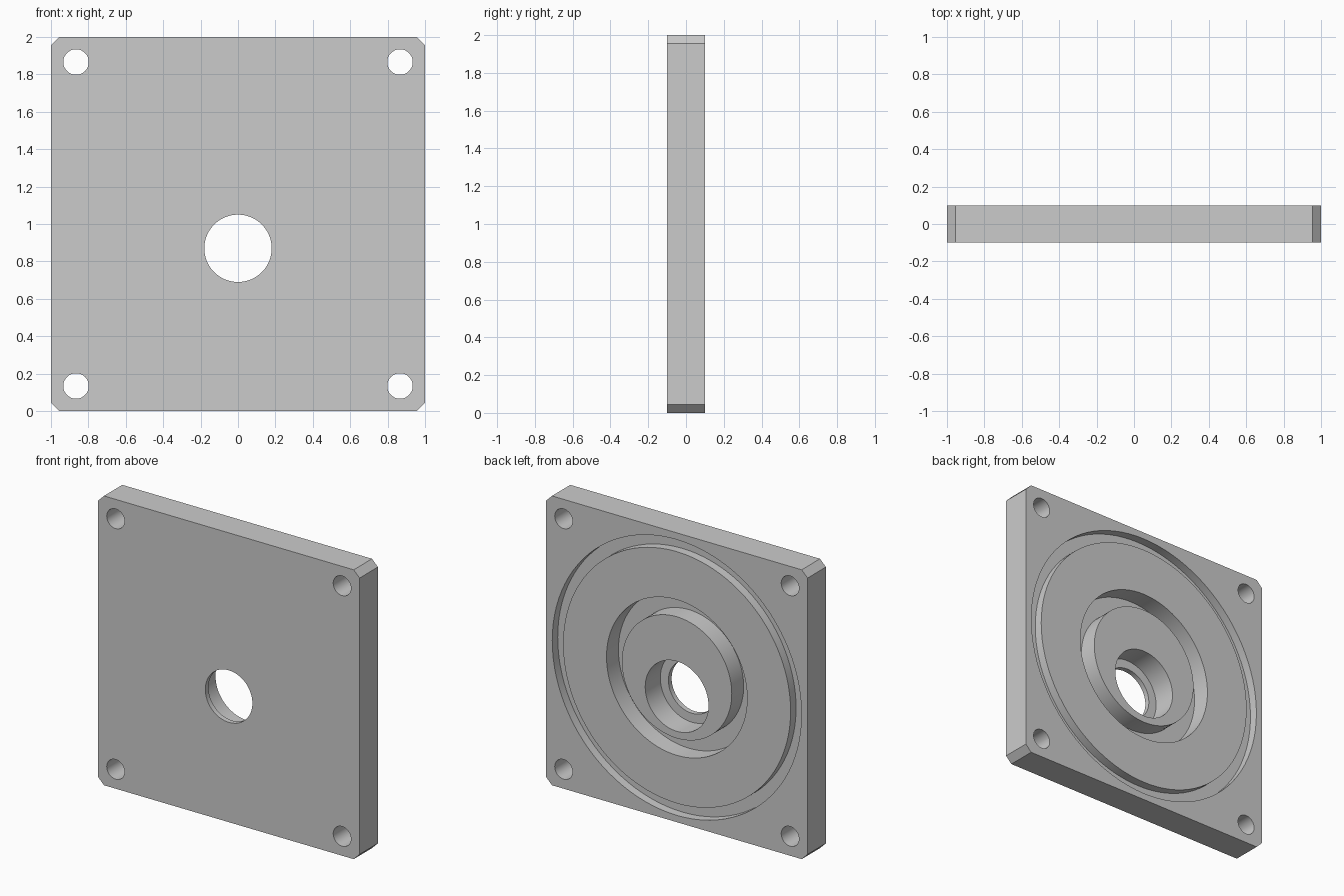
import bpy
import bmesh
import math
from mathutils import Matrix, Vector

cube = bpy.data.objects.get("Cube")
if cube:
    bpy.data.objects.remove(cube, do_unlink=True)

HALF, MID, CHAMFER = 0.1, 1.0, 0.045
BORE_Z = 0.87
SEGMENTS = 96

grey = bpy.data.materials.new("machined_grey")
grey.use_nodes = True
grey.diffuse_color = (0.6, 0.6, 0.6, 1)
grey.node_tree.nodes["Principled BSDF"].inputs["Base Color"].default_value = grey.diffuse_color


def add_object(name, bm):
    bmesh.ops.recalc_face_normals(bm, faces=bm.faces)
    mesh = bpy.data.meshes.new(name)
    bm.to_mesh(mesh)
    bm.free()
    mesh.materials.append(grey)
    obj = bpy.data.objects.new(name, mesh)
    bpy.context.collection.objects.link(obj)
    return obj


def disc_cutter(name, x, z, radius, y0, y1, segments=SEGMENTS):
    """Cylinder along y from y0 to y1."""
    bm = bmesh.new()
    place = Matrix.Translation((x, (y0 + y1) / 2, z)) @ Matrix.Rotation(math.pi / 2, 4, "X")
    bmesh.ops.create_cone(bm, cap_ends=True, segments=segments, radius1=radius,
                          radius2=radius, depth=y1 - y0, matrix=place)
    return add_object(name, bm)


def ring_cutter(name, inner, outer, depth):
    """Rectangular outline spun around the plate axis, open to the back."""
    bm = bmesh.new()
    y0, y1 = HALF - depth, HALF + 0.1
    corners = [(inner, y0), (outer, y0), (outer, y1), (inner, y1)]
    verts = [bm.verts.new((r, y, MID)) for r, y in corners]
    outline = [bm.edges.new((verts[i - 1], verts[i])) for i in range(len(verts))]
    bmesh.ops.spin(bm, geom=verts + outline, cent=Vector((0, 0, MID)), axis=(0, 1, 0),
                   angle=math.tau, steps=SEGMENTS)
    bmesh.ops.remove_doubles(bm, verts=bm.verts, dist=1e-4)
    return add_object(name, bm)


# Square plate with chamfered corners
bm = bmesh.new()
bmesh.ops.create_cube(bm, size=2, matrix=Matrix.Translation((0, 0, MID)) @ Matrix.Diagonal((1, HALF, 1, 1)))
corner_edges = [e for e in bm.edges if abs(e.verts[0].co.y - e.verts[1].co.y) > HALF]
bmesh.ops.bevel(bm, geom=corner_edges, offset=CHAMFER, segments=1, affect="EDGES")
plate = add_object("cover_plate", bm)

# Seal groove, hub recess, offset bore with its counterbore
cutters = [
    ring_cutter("seal_groove_cutter", 0.87, 0.953, 0.06),
    ring_cutter("hub_recess_cutter", 0.42, 0.538, 0.13),
    disc_cutter("counterbore_cutter", 0, BORE_Z, 0.242, HALF - 0.165, HALF + 0.1),
    disc_cutter("bore_cutter", 0, BORE_Z, 0.18, -HALF - 0.1, HALF + 0.05),
]
# Corner bolt holes
for sx in (-1, 1):
    for sz in (-1, 1):
        cutters.append(disc_cutter("bolt_hole_cutter", sx * 0.866, MID + sz * 0.866,
                                   0.068, -HALF - 0.1, HALF + 0.1, 48))

bpy.ops.object.select_all(action="DESELECT")
bpy.context.view_layer.objects.active = plate
plate.select_set(True)
for cutter in cutters:
    cut = plate.modifiers.new(cutter.name, "BOOLEAN")
    cut.operation, cut.solver, cut.object = "DIFFERENCE", "EXACT", cutter
    bpy.ops.object.modifier_apply(modifier=cut.name)
    bpy.data.objects.remove(cutter, do_unlink=True)

bpy.ops.object.shade_smooth_by_angle(angle=math.radians(30))
